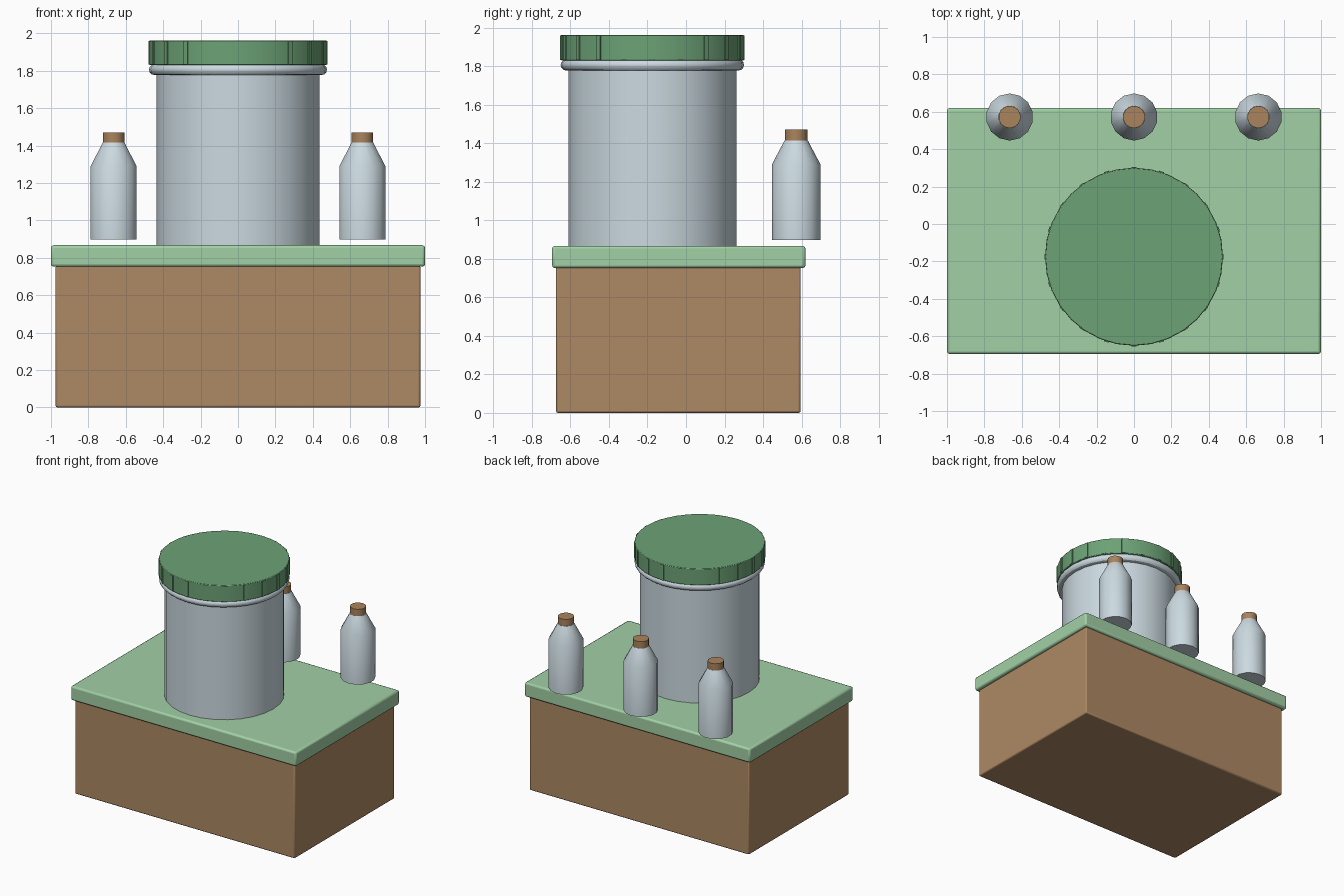
import bpy, bmesh
from math import radians, sin, cos, pi
from mathutils import Matrix, Vector

if "Cube" in bpy.data.objects:
    bpy.data.objects.remove(bpy.data.objects["Cube"])


def material(name, rgb):
    m = bpy.data.materials.new(name)
    m.diffuse_color = (*rgb, 1)
    m.use_nodes = True
    m.node_tree.nodes["Principled BSDF"].inputs["Base Color"].default_value = m.diffuse_color
    return m


WOOD = material("wood", (0.42, 0.25, 0.125))
MINT = material("mint", (0.36, 0.63, 0.38))
GREEN = material("lid_green", (0.15, 0.36, 0.18))
GLASS = material("glass", (0.60, 0.70, 0.75))
CORK = material("cork", (0.40, 0.23, 0.11))


def finish(name, bm, mat, bevel=0, angle=30):
    bmesh.ops.recalc_face_normals(bm, faces=bm.faces)
    me = bpy.data.meshes.new(name)
    bm.to_mesh(me)
    bm.free()
    ob = bpy.data.objects.new(name, me)
    bpy.context.collection.objects.link(ob)
    me.materials.append(mat)
    bpy.ops.object.select_all(action='DESELECT')
    ob.select_set(True)
    bpy.context.view_layer.objects.active = ob
    bpy.ops.object.shade_smooth_by_angle(angle=radians(angle))
    if bevel:
        b = ob.modifiers.new("bevel", 'BEVEL')
        b.width, b.segments = bevel, 2
    return ob


def add_box(bm, lo, hi, rot=Matrix()):
    lo, hi = Vector(lo), Vector(hi)
    bmesh.ops.create_cube(bm, size=1, matrix=rot @ Matrix.Translation((lo + hi) / 2)
                          @ Matrix.Diagonal((*(hi - lo), 1)))


def box(name, lo, hi, mat, bevel):
    bm = bmesh.new()
    add_box(bm, lo, hi)
    return finish(name, bm, mat, bevel)


def lathe(bm, profile, sides, centre):
    # Stack of (radius, z) rings, capped at both ends
    cx, cy = centre
    rings = [[bm.verts.new((cx + r * sin(2 * pi * i / sides),
                            cy + r * cos(2 * pi * i / sides), z))
              for i in range(sides)] for r, z in profile]
    for a, b in zip(rings, rings[1:]):
        for i in range(sides):
            j = (i + 1) % sides
            bm.faces.new((a[i], a[j], b[j], b[i]))
    bm.faces.new(rings[0])
    bm.faces.new(rings[-1])


def turned(name, profile, sides, centre, mat, bevel=0):
    bm = bmesh.new()
    lathe(bm, profile, sides, centre)
    return finish(name, bm, mat, bevel)


# Cabinet and counter top
box("cabinet", (-0.975, -0.675, 0), (0.975, 0.595, 0.76), WOOD, 0.01)
box("counter_top", (-1, -0.695, 0.752), (1, 0.62, 0.867), MINT, 0.014)

# Large jar with rounded neck ring
JAR = (0, -0.175)
turned("jar_body", [(0.436, 0.86), (0.436, 1.83)], 28, JAR, GLASS)
ring = [(0.447 + 0.029 * cos(a), 1.806 + 0.029 * sin(a))
        for a in (-pi / 2 + pi * k / 6 for k in range(7))]
turned("jar_neck_ring", ring, 32, JAR, GLASS)

# Lid with grip ribs
turned("jar_lid", [(0.475, 1.83), (0.475, 1.962)], 32, JAR, GREEN, 0.004)
bm = bmesh.new()
for i in range(20):
    spin = Matrix.Translation((*JAR, 0)) @ Matrix.Rotation(2 * pi * i / 20, 4, 'Z')
    add_box(bm, (-0.014, -0.479, 1.833), (0.014, -0.455, 1.958), spin)
finish("lid_ribs", bm, GREEN)

# Row of small corked bottles along the back
for side, x in (("left", -0.665), ("middle", 0), ("right", 0.665)):
    pos = (x, 0.572)
    turned("bottle_" + side,
           [(0.126, 0.897), (0.126, 1.29), (0.06, 1.415)], 14, pos, GLASS)
    turned("cork_" + side, [(0.059, 1.41), (0.059, 1.47)], 14, pos, CORK)
